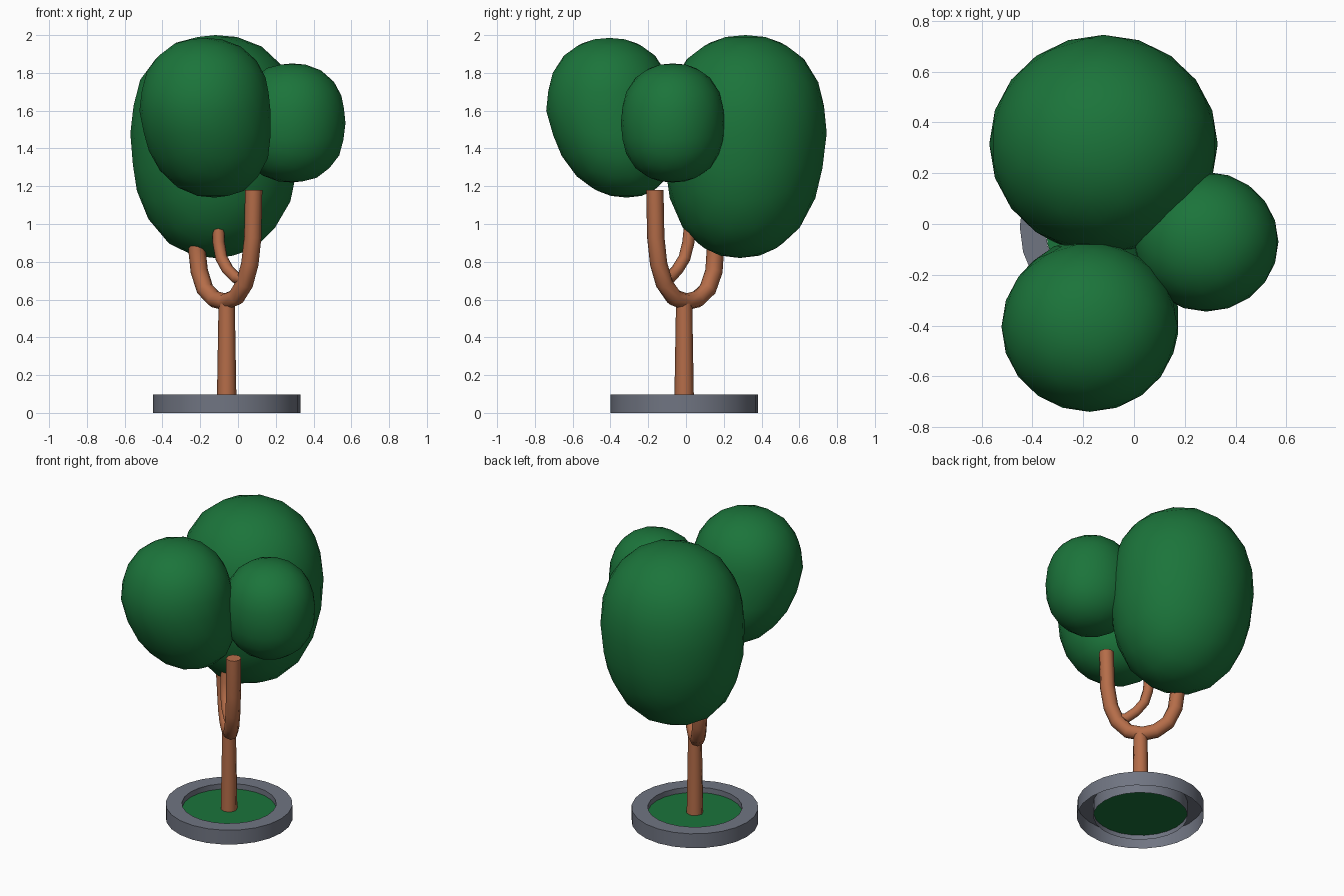
import bpy, bmesh, math
from mathutils import Vector

if "Cube" in bpy.data.objects:
    bpy.data.objects.remove(bpy.data.objects["Cube"], do_unlink=True)


def material(name, rgb):
    m = bpy.data.materials.new(name)
    m.use_nodes = True
    m.diffuse_color = (*rgb, 1)
    m.node_tree.nodes["Principled BSDF"].inputs["Base Color"].default_value = (*rgb, 1)
    return m


GREEN = material("leaf green", (0.011, 0.175, 0.043))
BROWN = material("bark brown", (0.46, 0.152, 0.066))
GREY = material("stone grey", (0.162, 0.177, 0.222))
BASE = Vector((-0.06, -0.01, 0))  # centre of planter and trunk


def finish(obj, name, mat, angle=40):
    obj.name = name
    obj.data.materials.clear()
    obj.data.materials.append(mat)
    bpy.ops.object.select_all(action="DESELECT")
    obj.select_set(True)
    bpy.context.view_layer.objects.active = obj
    bpy.ops.object.shade_smooth_by_angle(angle=math.radians(angle))


def from_bmesh(bm, name):
    mesh = bpy.data.meshes.new(name)
    bm.to_mesh(mesh)
    bm.free()
    obj = bpy.data.objects.new(name, mesh)
    bpy.context.collection.objects.link(obj)
    return obj


def column(name, mat, r1, r2, z1, z2, sides):
    bpy.ops.mesh.primitive_cone_add(vertices=sides, radius1=r1, radius2=r2, depth=z2 - z1,
                                    location=BASE + Vector((0, 0, (z1 + z2) / 2)))
    finish(bpy.context.object, name, mat, 50)


def branch(name, radius, points):
    curve = bpy.data.curves.new(name, "CURVE")
    curve.dimensions = "3D"
    curve.bevel_depth = radius
    curve.bevel_resolution = 2
    curve.use_fill_caps = True
    spline = curve.splines.new("POLY")
    spline.points.add(len(points) - 1)
    for p, co in zip(spline.points, points):
        p.co = (*co, 1)
    obj = bpy.data.objects.new(name, curve)
    bpy.context.collection.objects.link(obj)
    bpy.ops.object.select_all(action="DESELECT")
    obj.select_set(True)
    bpy.context.view_layer.objects.active = obj
    bpy.ops.object.convert(target="MESH")
    finish(bpy.context.object, name, BROWN, 50)


def foliage(name, centre, rx, ry, up, down, lean=(0, 0), power=2.3):
    """Slightly boxy egg: separate upper and lower heights, lower half shifted by lean."""
    bm = bmesh.new()
    bmesh.ops.create_icosphere(bm, subdivisions=3, radius=1)
    for v in bm.verts:
        flat = math.hypot(v.co.x, v.co.y)
        x, y, z = v.co / (flat ** power + abs(v.co.z) ** power) ** (1 / power)
        low = max(0, -z)
        v.co = Vector(centre) + Vector((x * rx + low * lean[0], y * ry + low * lean[1],
                                        z * (up if z > 0 else down)))
    finish(from_bmesh(bm, name), name, GREEN, 60)


# planter ring: outer wall, top rim and inner wall, open underneath
bm = bmesh.new()
profile = [(0.39, 0), (0.39, 0.097), (0.29, 0.097), (0.29, 0.005)]
verts = [bm.verts.new(BASE + Vector((r, 0, z))) for r, z in profile]
edges = [bm.edges.new(pair) for pair in zip(verts, verts[1:])]
bmesh.ops.spin(bm, geom=verts + edges, cent=BASE, axis=(0, 0, 1),
               angle=math.tau, steps=24, use_merge=True)
bmesh.ops.remove_doubles(bm, verts=bm.verts, dist=0.0005)
bmesh.ops.recalc_face_normals(bm, faces=bm.faces)
if sum(f.normal.z for f in bm.faces) < 0:
    bmesh.ops.reverse_faces(bm, faces=bm.faces)
finish(from_bmesh(bm, "planter_ring"), "planter_ring", GREY)

# grass and trunk
column("grass", GREEN, 0.289, 0.289, 0.035, 0.062, 24)
column("trunk", BROWN, 0.052, 0.043, 0.05, 0.58, 8)

# forked main branch and the side branch
branch("forked_branch", 0.046, [
    (-0.21, 0.155, 1.02), (-0.217, 0.155, 0.86), (-0.205, 0.148, 0.75),
    (-0.175, 0.115, 0.655), (-0.125, 0.06, 0.602), (-0.07, 0.0, 0.588),
    (-0.01, -0.065, 0.612), (0.035, -0.115, 0.685), (0.063, -0.145, 0.79),
    (0.078, -0.16, 0.93), (0.083, -0.165, 1.18)])
branch("side_branch", 0.032, [
    (0.04, -0.13, 0.705), (-0.01, -0.085, 0.715), (-0.055, -0.045, 0.76),
    (-0.088, -0.008, 0.82), (-0.102, 0.012, 0.9), (-0.105, 0.025, 1.03)])

# crowns
foliage("large_crown", (-0.12, 0.315, 1.48), 0.45, 0.43, 0.52, 0.66, (0, -0.03))
foliage("front_crown", (-0.175, -0.405, 1.6), 0.347, 0.335, 0.385, 0.46, (0.05, 0.09))
foliage("left_crown", (0.285, -0.07, 1.535), 0.284, 0.275, 0.315, 0.315)
